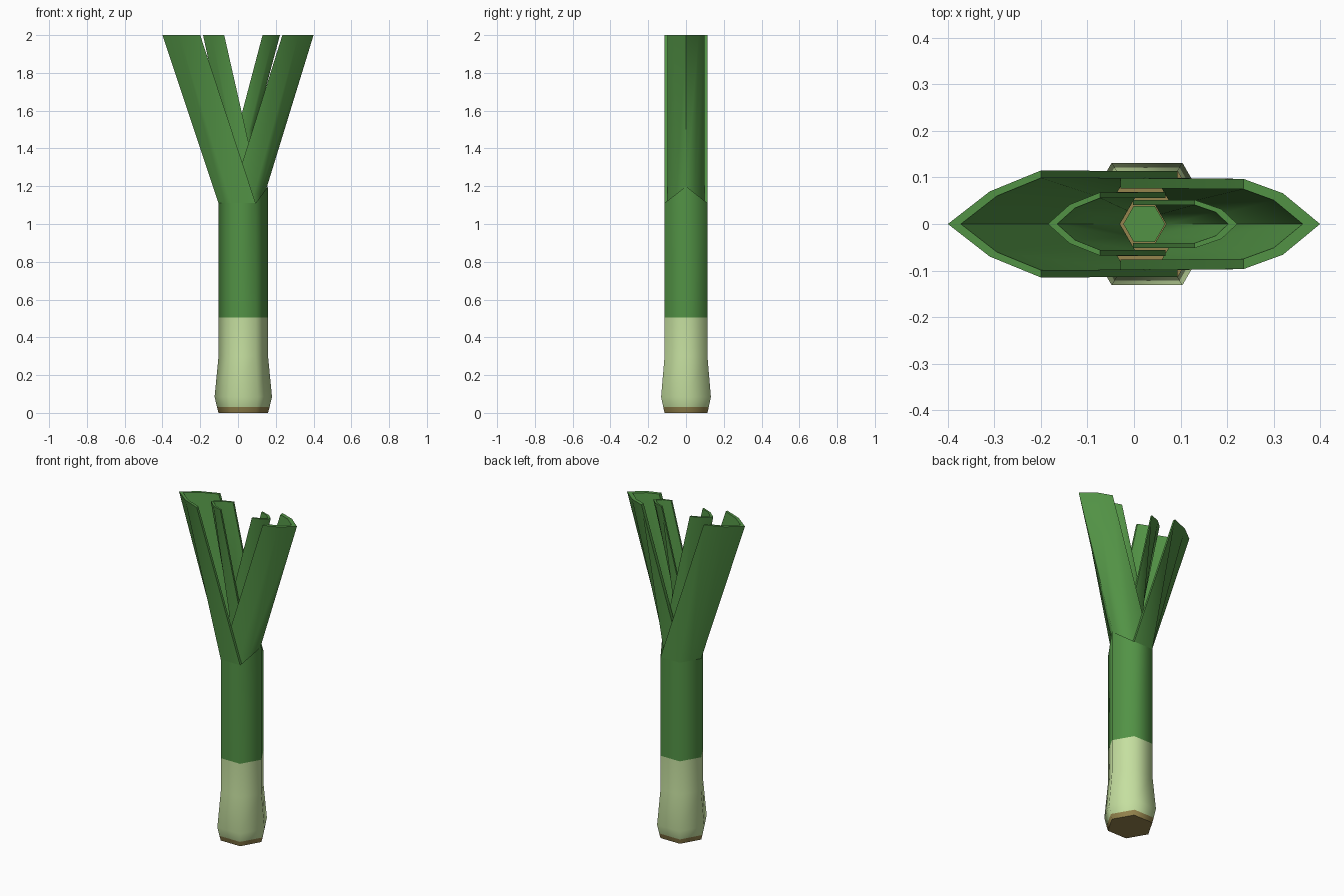
import bpy, bmesh, math

if "Cube" in bpy.data.objects:
    bpy.data.objects.remove(bpy.data.objects["Cube"])

CX = 0.028  # stem axis


def material(name, rgb):
    m = bpy.data.materials.new(name)
    m.diffuse_color = (*rgb, 1)
    m.use_nodes = True
    m.node_tree.nodes["Principled BSDF"].inputs["Base Color"].default_value = m.diffuse_color
    return m


GREEN = material("leaf green", (0.085, 0.29, 0.06))
PALE = material("pale stem", (0.56, 0.74, 0.35))
BROWN = material("root brown", (0.30, 0.23, 0.075))


def finish(name, bm, mats):
    bmesh.ops.remove_doubles(bm, verts=bm.verts, dist=1e-4)
    bmesh.ops.recalc_face_normals(bm, faces=bm.faces)
    me = bpy.data.meshes.new(name)
    bm.to_mesh(me)
    bm.free()
    for m in mats:
        me.materials.append(m)
    ob = bpy.data.objects.new(name, me)
    bpy.context.collection.objects.link(ob)
    bpy.ops.object.select_all(action='DESELECT')
    ob.select_set(True)
    bpy.context.view_layer.objects.active = ob
    bpy.ops.object.shade_smooth_by_angle(angle=math.radians(65))
    return ob


def hex_tube(name, cx, rings, mats, cap_top=False, tip_lift=0.0):
    """Stack of six-sided rings (z, radius, material of the band above)."""
    bm = bmesh.new()
    loops = []
    for z, r, _ in rings:
        loops.append([bm.verts.new((cx + r * math.cos(i * math.pi / 3),
                                    r * math.sin(i * math.pi / 3), z)) for i in range(6)])
    loops[-1][0].co.z += tip_lift
    for k in range(len(rings) - 1):
        for i in range(6):
            j = (i + 1) % 6
            f = bm.faces.new((loops[k][i], loops[k][j], loops[k + 1][j], loops[k + 1][i]))
            f.material_index = rings[k][2]
    bm.faces.new(loops[0][::-1]).material_index = rings[0][2]
    if cap_top:
        bm.faces.new(loops[-1]).material_index = rings[-1][2]
    return finish(name, bm, mats)


def leaf(name, side, r, bend_z, base_z, top, t):
    """Half-open trough: half a hexagon at the stem, spreading out to `top` at z = 2."""
    h = r * math.sqrt(3) / 2
    base = [(CX + side * r * k, y) for k, y in ((1, 0), (0.75, h / 2), (0.5, h), (-0.5, h))]
    tip = list(top) + [top[-1]]
    sections = [(bend_z, base), (2.0, tip)]
    if base_z < bend_z:
        sections.insert(0, (base_z, base))
    bm = bmesh.new()

    def ring(z, pts, inner):
        f = 1 - t / pts[-1][1] if inner else 1
        xe = pts[-1][0]
        pts = [(xe + (x - xe) * f, y * f) for x, y in pts]
        full = [(x, -y) for x, y in pts[:0:-1]] + pts
        return [bm.verts.new((x, y, z)) for x, y in full]

    outer = [ring(z, p, False) for z, p in sections]
    inner = [ring(z, p, True) for z, p in sections]
    n = len(outer[0])
    for k in range(len(sections) - 1):
        for g in (outer, inner):
            for i in range(n - 1):
                bm.faces.new((g[k][i], g[k][i + 1], g[k + 1][i + 1], g[k + 1][i]))
        for i in (0, n - 1):  # free side edges
            bm.faces.new((outer[k][i], outer[k + 1][i], inner[k + 1][i], inner[k][i]))
    for k in (0, -1):  # bottom and top rims
        for i in range(n - 1):
            bm.faces.new((outer[k][i], outer[k][i + 1], inner[k][i + 1], inner[k][i]))
    return finish(name, bm, [GREEN])


# Stem: brown root end, pale bulb, green shaft
hex_tube("stem", CX, [(0, 0.131, 2), (0.03, 0.139, 1), (0.085, 0.152, 1), (0.3, 0.131, 1),
                      (0.505, 0.131, 0), (1.11, 0.131, 0)],
         [GREEN, PALE, BROWN], tip_lift=0.09)

# Leaves, from the outermost to the innermost
leaf("outer_left_leaf", -1, 0.131, 1.11, 1.11,
     [(-0.4, 0), (-0.31, 0.07), (-0.2, 0.115)], 0.016)
leaf("outer_right_leaf", 1, 0.114, 1.16, 0.9,
     [(0.4, 0), (0.32, 0.066), (0.235, 0.097)], 0.022)
leaf("inner_left_leaf", -1, 0.079, 1.38, 0.9,
     [(-0.185, 0), (-0.138, 0.042), (-0.073, 0.068)], 0.012)
leaf("inner_right_leaf", 1, 0.060, 1.5, 0.9,
     [(0.222, 0), (0.188, 0.032), (0.13, 0.052)], 0.011)

# Closed heart of the leek
hex_tube("core", 0.022, [(0.9, 0.045, 0), (1.45, 0.045, 0)], [GREEN], cap_top=True)
